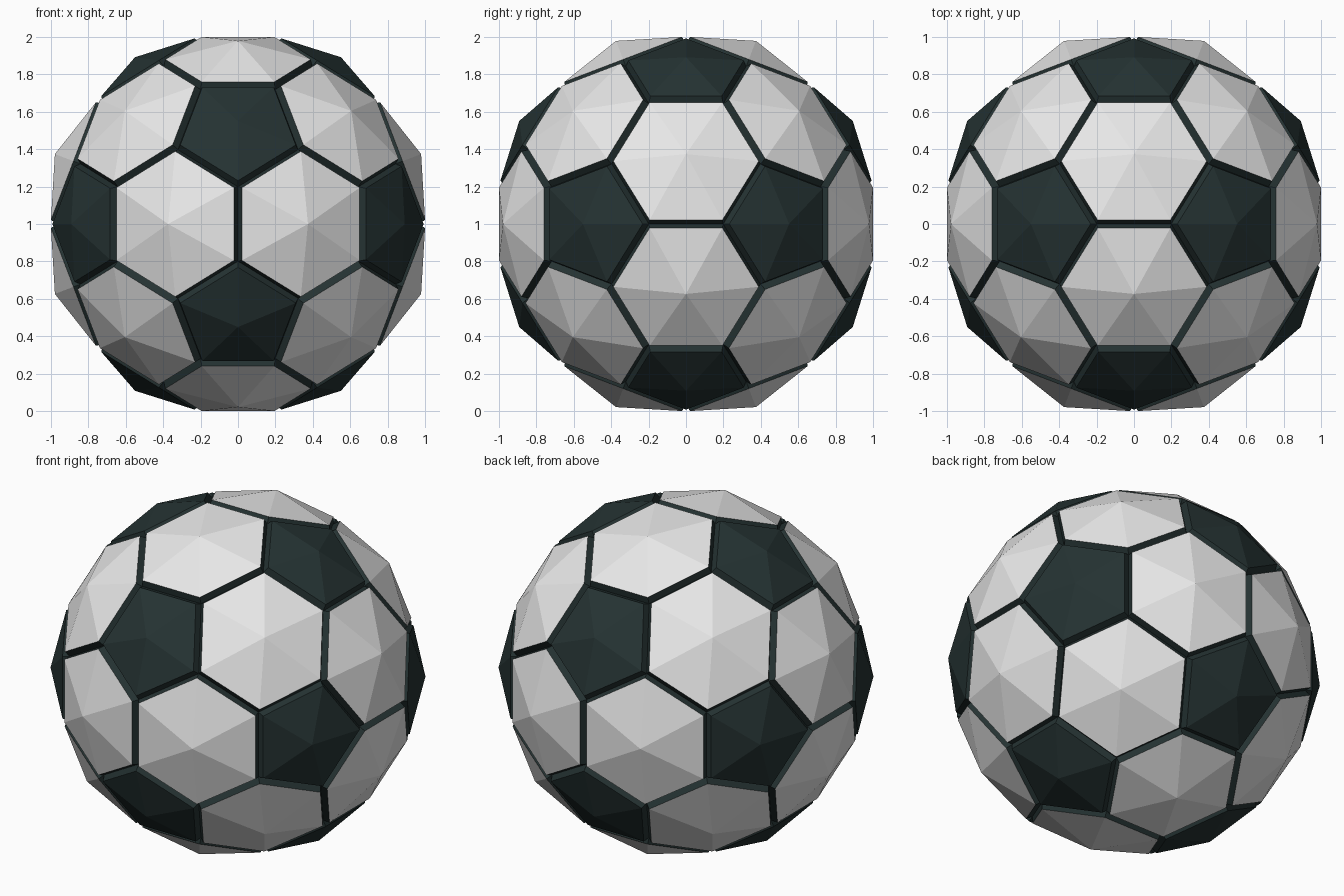
import bpy
import bmesh
from itertools import combinations, product
from math import atan2, sqrt
from mathutils import Vector

cube = bpy.data.objects.get("Cube")
if cube:
    bpy.data.objects.remove(cube)

PHI = (1 + sqrt(5)) / 2
CENTRE = Vector((0, 0, 1))
APEX_RADIUS = 1.048    # middle of each panel
RIM_RADIUS = 1.019     # raised panel border
SEAM_RADIUS = 0.985    # bottom of the grooves
SEAM_HALF_WIDTH = 0.022


def make_material(name, colour):
    mat = bpy.data.materials.new(name)
    mat.use_nodes = True
    mat.diffuse_color = colour
    mat.node_tree.nodes["Principled BSDF"].inputs["Base Color"].default_value = colour
    return mat


white = make_material("white panel", (0.8, 0.8, 0.8, 1))
dark = make_material("dark green black", (0.018, 0.032, 0.032, 1))


def ring(points, axis):
    """Sort points counter-clockwise around an outward axis."""
    u = (points[0] - axis * points[0].dot(axis)).normalized()
    v = axis.cross(u)
    return sorted(points, key=lambda p: atan2(p.dot(v), p.dot(u)))


# Icosahedron corners, which are the pentagon directions
corners = []
for s, t in product((-1, 1), repeat=2):
    a, b = s * PHI, t
    corners += [Vector((0, a, b)), Vector((b, 0, a)), Vector((a, b, 0))]


def adjacent(p, q):
    return abs((p - q).length - 2) < 0.01


def cut(p, q):
    return ((2 * p + q) / 3).normalized() * SEAM_RADIUS


# Seam outlines: one pentagon per corner, one hexagon per triangle
pentagons = []
for p in corners:
    outline = [cut(p, q) for q in corners if adjacent(p, q)]
    pentagons.append(ring(outline, p.normalized()))

hexagons = []
for tri in combinations(corners, 3):
    if all(adjacent(p, q) for p, q in combinations(tri, 2)):
        outline = [cut(p, q) for p in tri for q in tri if p != q]
        hexagons.append(ring(outline, sum(tri, Vector()).normalized()))


def add_face(bm, points):
    bm.faces.new([bm.verts.new(p) for p in points])


def finish(name, bm, mat):
    bmesh.ops.remove_doubles(bm, verts=bm.verts[:], dist=0.0005)
    mesh = bpy.data.meshes.new(name)
    bm.to_mesh(mesh)
    bm.free()
    mesh.materials.append(mat)
    obj = bpy.data.objects.new(name, mesh)
    obj.location = CENTRE
    bpy.context.collection.objects.link(obj)


# Raised, faceted panels and the grooves sloping down between them
seams = bmesh.new()
for name, outlines, mat in (("pentagon_panels", pentagons, dark),
                            ("hexagon_panels", hexagons, white)):
    panels = bmesh.new()
    for outline in outlines:
        middle = sum(outline, Vector()) / len(outline)
        apothem = ((outline[0] + outline[1]) / 2 - middle).length
        inset = SEAM_HALF_WIDTH / apothem
        rim = [p.lerp(middle, inset).normalized() * RIM_RADIUS for p in outline]
        apex = middle.normalized() * APEX_RADIUS
        for i in range(len(outline)):
            j = (i + 1) % len(outline)
            add_face(panels, (apex, rim[i], rim[j]))
            add_face(seams, (rim[i], outline[i], outline[j], rim[j]))
    finish(name, panels, mat)
finish("seam_grooves", seams, dark)
